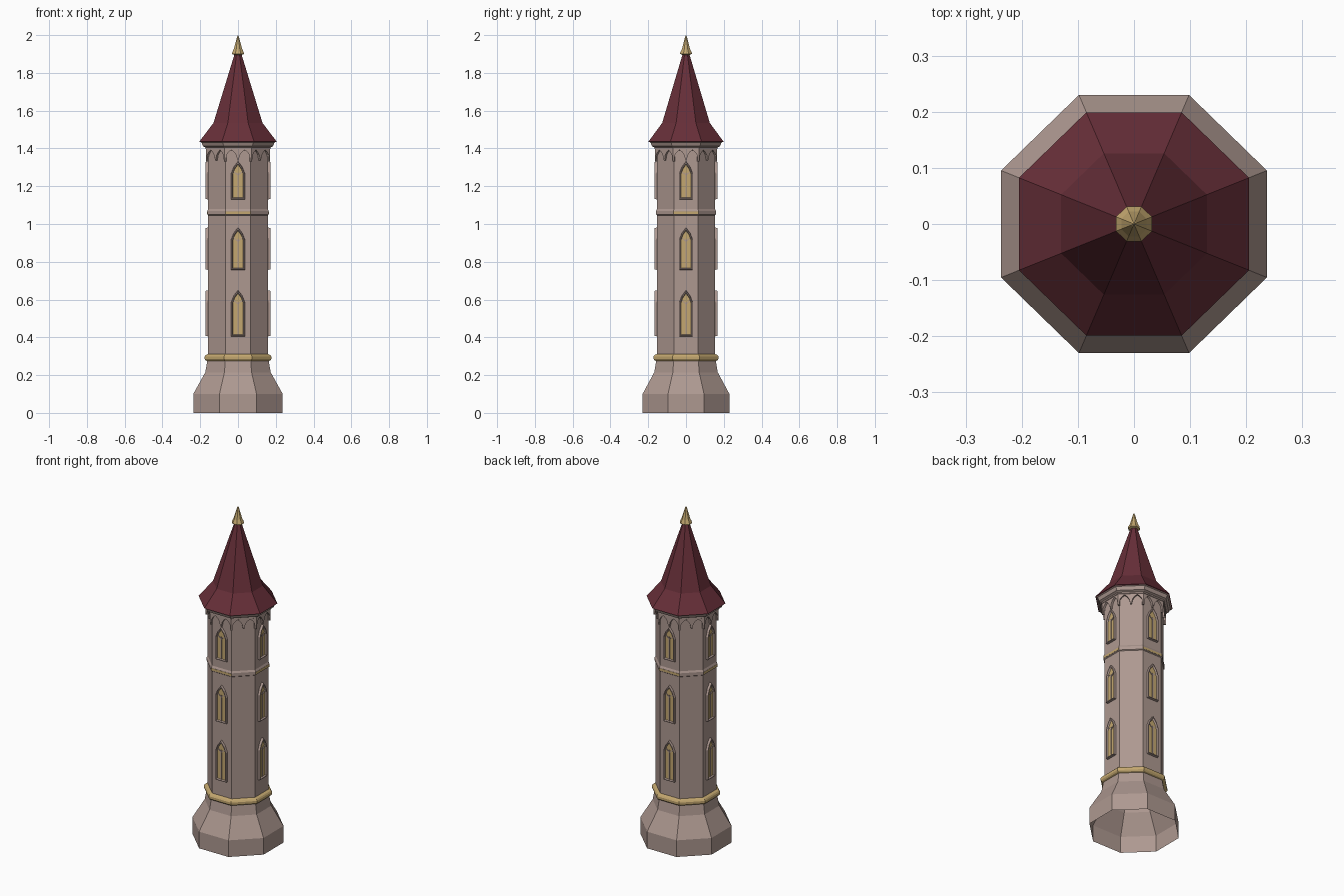
import bpy
import bmesh
import math
from mathutils import Vector, Matrix

if "Cube" in bpy.data.objects:
    bpy.data.objects.remove(bpy.data.objects["Cube"])

STRETCH = 1.03           # plan is slightly wider than deep
WALL = 0.153             # distance from axis to a shaft face
HALF = math.tan(math.pi / 8)


def material(name, rgb):
    m = bpy.data.materials.new(name)
    m.use_nodes = True
    m.diffuse_color = (*rgb, 1)
    m.node_tree.nodes["Principled BSDF"].inputs["Base Color"].default_value = (*rgb, 1)
    return m


stone = material("warm stone", (0.42, 0.315, 0.28))
red = material("dark red slate", (0.135, 0.028, 0.04))
gold = material("pale gold", (0.55, 0.39, 0.16))


def finish(name, bm, mats):
    bmesh.ops.recalc_face_normals(bm, faces=bm.faces)
    bm.transform(Matrix.Diagonal((STRETCH, 1, 1, 1)))
    me = bpy.data.meshes.new(name)
    bm.to_mesh(me)
    bm.free()
    for m in mats:
        me.materials.append(m)
    ob = bpy.data.objects.new(name, me)
    bpy.context.collection.objects.link(ob)
    return ob


def bridge(bm, a, b):
    n = len(a)
    return [bm.faces.new((a[i], a[(i + 1) % n], b[(i + 1) % n], b[i])) for i in range(n)]


def octagon(name, profile, mat, closed=False, tip=False):
    """Stack of octagons from (face distance, height) pairs."""
    bm = bmesh.new()
    rings = []
    for d, z in profile:
        r = d / math.cos(math.pi / 8)
        rings.append([bm.verts.new((r * math.cos((k + 0.5) * math.pi / 4),
                                    r * math.sin((k + 0.5) * math.pi / 4), z))
                      for k in range(8)])
    for a, b in zip(rings, rings[1:]):
        bridge(bm, a, b)
    if closed:
        bridge(bm, rings[-1], rings[0])
    if tip:
        bmesh.ops.pointmerge(bm, verts=rings[-1], merge_co=(0, 0, profile[-1][1]))
    return finish(name, bm, [mat])


def on_face(k, u, z, d):
    """Point on tower side k: u across, z up, d outward."""
    t = k * math.pi / 4
    return Vector((d * math.cos(t) - u * math.sin(t), d * math.sin(t) + u * math.cos(t), z))


def solid(bm, k, outline, d0, d1):
    a, b = ([bm.verts.new(on_face(k, u, z, d)) for u, z in outline] for d in (d0, d1))
    bridge(bm, a, b)
    bm.faces.new(b)


def lancet(w, z0, spring, top):
    mid = spring + (top - spring) * 0.55
    return [(-w, z0), (w, z0), (w, spring), (w * 0.62, mid), (0, top),
            (-w * 0.62, mid), (-w, spring)]


# Main masonry, open underneath
octagon("plinth", [(0.23, 0), (0.23, 0.1), (0.168, 0.215), (0.158, 0.275)], stone)
octagon("shaft", [(0.158, 0.275), (WALL, 0.3), (WALL, 1.42)], stone)
octagon("lower_band", [(WALL, 0.272), (0.167, 0.278), (0.172, 0.286), (0.172, 0.298),
                       (0.167, 0.306), (WALL, 0.312)], gold)
octagon("upper_band", [(WALL, 1.046), (0.158, 1.05), (0.158, 1.07), (WALL, 1.08)], stone)
octagon("cornice", [(WALL, 1.39), (0.168, 1.398), (0.168, 1.406), (0.18, 1.412),
                    (0.188, 1.432), (0.196, 1.436)], stone)

# Gilded strips on the four main sides of the upper band
bm = bmesh.new()
for k in range(0, 8, 2):
    w = 0.158 * HALF
    solid(bm, k, [(-w, 1.053), (w, 1.053), (w, 1.066), (-w, 1.066)], 0.157, 0.159)
finish("upper_band_gilding", bm, [gold])

# Roof and finial
octagon("roof", [(0.194, 1.434), (0.199, 1.436), (0.126, 1.535), (0.016, 1.905)], red)
octagon("finial", [(0.012, 1.893), (0.031, 1.9), (0.031, 1.906), (0.022, 1.925),
                   (0.014, 1.955), (0.005, 1.99), (0.001, 2.0)], gold, tip=True)

# Arcade of small pointed arches hanging below the cornice
bm = bmesh.new()
for k in range(8):
    depth = WALL + 0.012
    w = depth * HALF
    for side in (-1, 1):
        top = 1.398
        edge = [(0, top), (0, 1.348), (0.08, 1.348), (0.14, 1.365), (0.3, 1.381),
                (0.5, 1.392), (0.7, 1.381), (0.86, 1.365), (0.92, 1.33), (1, 1.33), (1, top)]
        solid(bm, k, [(side * u * w, z) for u, z in edge], WALL - 0.002, depth)
        # small drops beneath the arch springers
    solid(bm, k, [(-0.006, 1.35), (-0.003, 1.335), (0.003, 1.335), (0.006, 1.35)],
          WALL - 0.002, depth - 0.002)
finish("corbel_arcade", bm, [stone])

# Three lancet windows on each main side
bm_frame, bm_pane, bm_bars = bmesh.new(), bmesh.new(), bmesh.new()
for k in range(0, 8, 2):
    for z0, top in ((0.405, 0.65), (0.757, 0.982), (1.13, 1.332)):
        spring = top - 0.065
        loops = []
        for inset, d in ((0, WALL - 0.002), (0.002, WALL + 0.013),
                         (0.006, WALL + 0.013), (0.0095, WALL + 0.004)):
            shape = lancet(0.036 - inset, z0 + inset, spring - inset * 0.4, top - inset * 1.9)
            loops.append([bm_frame.verts.new(on_face(k, u, z, d)) for u, z in shape])
        for a, b in zip(loops, loops[1:]):
            bridge(bm_frame, a, b)
        bm_pane.faces.new([bm_pane.verts.new(v.co) for v in loops[-1]])
        # tracery: centre mullion and two slim side lights
        front = WALL + 0.008
        back = WALL + 0.003
        solid(bm_bars, k, [(-0.003, z0 + 0.01), (0.003, z0 + 0.01),
                           (0.003, spring + 0.005), (-0.003, spring + 0.005)], back, front)
        for s in (-1, 1):
            solid(bm_bars, k, [(0, spring - 0.012), (s * 0.022, spring + 0.008),
                               (s * 0.022, spring + 0.013), (0, spring - 0.006)], back, front)
finish("window_frames", bm_frame, [stone])
finish("window_panes", bm_pane, [gold])
finish("window_tracery", bm_bars, [stone])
